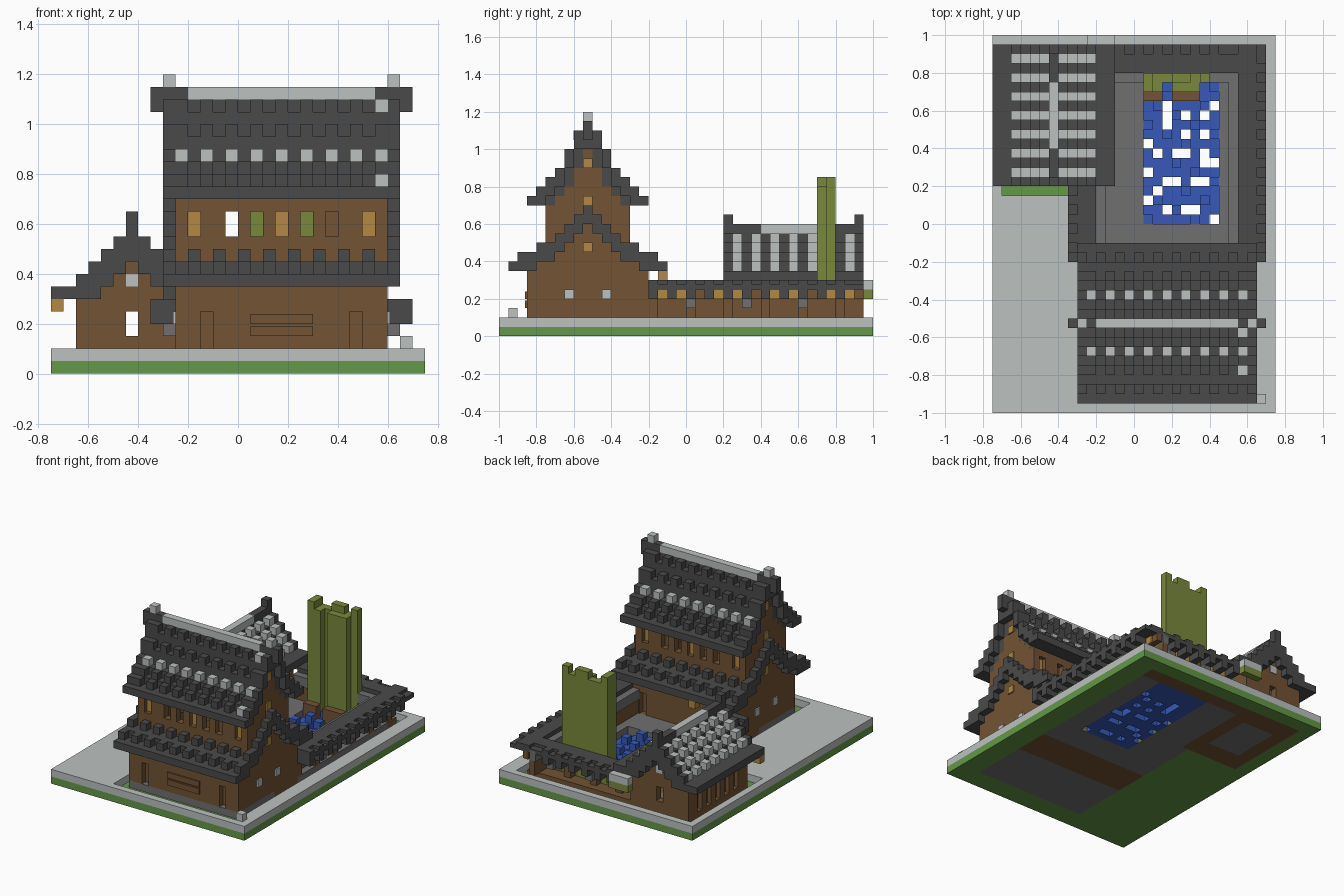
import bpy, bmesh

if "Cube" in bpy.data.objects:
    bpy.data.objects.remove(bpy.data.objects["Cube"])

U = 0.05  # block size


def material(name, *rgb):
    lin = [((c / 255 + 0.055) / 1.055) ** 2.4 for c in rgb] + [1]
    m = bpy.data.materials.new(name)
    m.use_nodes = True
    m.diffuse_color = lin
    m.node_tree.nodes["Principled BSDF"].inputs["Base Color"].default_value = lin
    return m


GRASS = material("grass_green", 100, 152, 70)
LEAF = material("olive_leaf", 121, 137, 60)
DARK = material("dark_tile", 74, 74, 74)
STONE = material("mid_stone", 112, 112, 112)
LIGHT = material("light_stone", 188, 193, 192)
WOOD = material("brown_wood", 114, 83, 52)
LAMP = material("lamp_yellow", 178, 136, 66)
WATER = material("water_blue", 54, 88, 184)

parts = {}


def box(name, mat, x0, x1, y0, y1, z0, z1):
    """Collect one block for a named part."""
    parts.setdefault(name, (mat, []))[1].append(
        (min(x0, x1), max(x0, x1), min(y0, y1), max(y0, y1), z0, z1))


def build_parts():
    for name, (mat, boxes) in parts.items():
        bm = bmesh.new()
        for x0, x1, y0, y1, z0, z1 in boxes:
            vs = bmesh.ops.create_cube(bm, size=1)["verts"]
            for v in vs:
                v.co = (x1 if v.co.x > 0 else x0, y1 if v.co.y > 0 else y0,
                        z1 if v.co.z > 0 else z0)
        me = bpy.data.meshes.new(name)
        bm.to_mesh(me)
        bm.free()
        me.materials.append(mat)
        bpy.context.collection.objects.link(bpy.data.objects.new(name, me))


def wall(name, x0, x1, y0, y1, z0, z1, w0, w1, openings):
    """Wall along x with block-wide openings between heights w0 and w1."""
    box(name, WOOD, x0, x1, y0, y1, z0, w0) if w0 > z0 else None
    box(name, WOOD, x0, x1, y0, y1, w1, z1)
    left = x0
    for o in openings:
        box(name, WOOD, left, o, y0, y1, w0, w1)
        left = o + U
    box(name, WOOD, left, x1, y0, y1, w0, w1)


# Ground: grass frame, stone paving, floors
for b in ((-.75, .75, -1, -.85), (.6, .75, -.85, 1), (-.75, .6, .9, 1),
          (-.75, -.25, -.85, .25), (-.75, -.65, .25, .9)):
    box("grass_base", GRASS, *b, 0, U)
for b in ((-.75, -.3, -1, .15), (-.3, .75, -1, -.95), (.65, .75, -.95, 1),
          (-.75, .65, .95, 1), (-.75, -.7, .15, .95)):
    box("paving", LIGHT, *b, U, .1)
box("corner_post", LIGHT, .65, .7, -.95, -.9, .1, .15)
for b in ((-.25, .6, -.85, -.45), (-.25, .6, -.2, 0), (-.25, .05, 0, .25),
          (-.2, .05, .25, .8), (.45, .6, 0, .8), (-.55, -.3, .4, .75)):
    box("stone_floor", STONE, *b, 0, .1)
for b in ((-.25, .6, -.45, -.2), (-.2, .6, .8, .9), (-.65, -.55, .25, .9),
          (-.3, -.2, .25, .9), (-.55, -.3, .25, .4), (-.55, -.3, .75, .9)):
    box("wood_floor", WOOD, *b, 0, .1)

# Pool with open cells and a few raised ripples
gaps = {(2, 11), (2, 10), (2, 12), (4, 11), (6, 11), (7, 12), (4, 9), (6, 9),
        (0, 8), (1, 7), (3, 7), (4, 7), (6, 7), (7, 6), (6, 6), (0, 5), (2, 4),
        (3, 4), (5, 4), (6, 4), (1, 3), (0, 2), (2, 1), (4, 1), (5, 1), (7, 0)}
for i in range(8):
    for j in range(16):
        if (i, j) not in gaps:
            x, y = .05 + i * U, j * U
            box("pool", WATER, x, x + U, y, y + U, 0, .1 if (i + 2 * j) % 5 == 0 else U)

# Planter and tall bamboo
box("planter", WOOD, .05, .15, .65, .7, U, .15)
box("planter", WOOD, .2, .35, .65, .7, U, .15)
for i, h in enumerate((.85, .8, .8, .85, .85, .8, .85)):
    box("bamboo", LEAF, .05 + i * U, .1 + i * U, .75, .8, U, h)
for i, h in ((0, .85), (1, .8), (3, .8), (4, .8), (5, .8)):
    box("bamboo", LEAF, .05 + i * U, .1 + i * U, .7, .75, U, h)

# ---- Main house: roofs mirrored about the ridge at y = -0.525
X0, X1 = -.25, .6


def both(name, mat, x0, x1, y0, z0, z1):
    for y in {round(y0, 3), round(-1.05 - y0 - U, 3)}:
        box(name, mat, x0, x1, y, y + U, z0, z1)


def main_roof(name, eave, rows, verge):
    """rows hold bottom, top and tooth (colour, shift) for each step."""
    for k, (z0, z1, tooth) in enumerate(rows):
        y = eave + k * U
        both(name, DARK, X0, X1, y, z0, z1)
        if tooth:
            mat, shift = tooth
            for i in range(9 if not shift else 8):
                x = X0 + shift + i * 2 * U
                both(name + ("_light_tiles" if mat == LIGHT else "_tiles"),
                     mat, x, x + U, y, z1, z1 + U)
    for k, top in enumerate(verge):
        low = max(top - .1, verge[0] - U)
        for x in (X0 - U, X1):
            both(name + "_verge", DARK, x, x + U, eave + k * U, low, top)


T, S = (DARK, 0), (DARK, U)
main_roof("lower_roof", -.95,
          ((.35, .4, None), (.35, .4, S), (.35, .45, None), (.4, .45, S)),
          (.4, .45, .45, .5, .5, .55, .6, .65, .7))
upper = ((.7, .75, None), (.7, .75, T), (.7, .8, T), (.75, .85, (LIGHT, 0)),
         (.8, .95, T), (.9, 1.05, T), (1.0, 1.1, None))
main_roof("upper_roof", -.85, upper, (.75, .8, .85, .9, 1.0, 1.1, 1.1))
for z, y in ((1.05, -.6), (.75, -.8)):
    box("odd_light_tile", LIGHT, .549, .601, y - .001, y + U, z, z + .051)
box("main_ridge", LIGHT, -.2, .55, -.55, -.5, 1.1, 1.15)
for x0, x1, c in ((-.35, -.2, -.3), (.55, .7, .6)):
    box("ridge_ends", DARK, x0, x1, -.55, -.5, 1.1, 1.15)
    box("ridge_caps", LIGHT, c, c + U, -.55, -.5, 1.15, 1.2)
for x in (-.35, .65):
    box("ridge_ends", DARK, x, x + U, -.55, -.5, 1.05, 1.1)

# Storey walls with recesses below and through windows above
wall("lower_front_wall", X0, X1, -.85, -.81, .1, .35, .1, .25, (-.15, .45))
wall("lower_back_wall", X0, X1, -.24, -.2, .1, .35, .1, .25, (-.15, .45))
for y0, y1 in ((-.81, -.79), (-.26, -.24)):
    box("lower_backing", WOOD, X0, X1, y0, y1, .1, .35)
windows = (-.2, -.05, .05, .15, .25, .35, .5)
for y in (-.75, -.35):
    wall("upper_wall", X0, X1, y, y + U, .4, .7, .55, .65, windows)
for x in (-.2, .15, .5):
    box("window_lamps", LAMP, x, x + U, -.72, -.33, .55, .65)
box("window_screen", WOOD, .35, .4, -.71, -.34, .55, .65)
for z in (.15, .2):
    box("front_shutter", WOOD, .05, .3, -.86, -.85, z, z + .04)

# Stepped end gables with lamps and small stone blocks
for x in (X0, X1 - U):
    for k in range(6):
        both("lower_gable", WOOD, x, x + U, -.85 + k * U, .1, (.35, .4)[k > 0])
        if k > 1:
            both("upper_gable", WOOD, x, x + U, -.85 + k * U, .4, upper[k][0])
    both("upper_gable", WOOD, x, x + U, -.55, .1, 1.0)
for x0, x1 in ((X0 - .01, X0), (X1, X1 + .01)):
    for z in (.45, .7, .9):
        box("gable_lamps", LAMP, x0, x1, -.55, -.5, z, z + U)
    for y in (-.65, -.45):
        box("gable_blocks", LIGHT, x0, x1, y, y + U, .2, .25)
box("court_lamp", LAMP, .0, .05, -.15, -.1, .3, .35)
box("eave_lamp", LAMP, -.75, -.7, .2, .25, .25, .3)

# ---- Small house: ridge along y at x = -0.425
def pair(name, mat, x0, y0, y1, z0, z1):
    for x in {round(x0, 3), round(-.85 - x0 - U, 3)}:
        box(name, mat, x, x + U, y0, y1, z0, z1)


tops = (.35, .35, .35, .4, .45, .5, .55)
for k, top in enumerate(tops):
    x = -.75 + k * U
    low = max(top - .1, .3)
    pair("small_roof", DARK, x, .25, .9, low, top)
    edge = top + (U if k > 1 else 0)
    for y in (.2, .9):
        pair("small_verge", DARK, x, y, y + U, low, edge)
        if 1 < k:
            wy = .25 if y < .5 else .85
            if k < 6:
                pair("small_gable", WOOD, x, wy, wy + U, .1, low)
    if 1 < k < 6:
        for i in range(7):
            y = .25 + i * 2 * U
            pair("small_light_tiles", LIGHT, x, y, y + U, top, top + U)
for y0, y1, mat, nm in ((.25, .4, DARK, "small_ridge_ends"), (.4, .75, LIGHT, "small_ridge"),
                        (.75, .9, DARK, "small_ridge_ends")):
    box(nm, mat, -.45, -.4, y0, y1, .55, .6)
for y in (.2, .9):
    box("small_finials", DARK, -.45, -.4, y, y + U, .6, .65)
for wy, face in ((.25, .245), (.85, .9)):
    box("small_gable", WOOD, -.45, -.4, wy, wy + U, .1, .15)
    box("small_gable", WOOD, -.45, -.4, wy, wy + U, .25, .45)
    box("small_gable_block", LIGHT, -.45, -.4, face, face + .005, .35, .4)

# Side walls with recessed window slots
for x, back in ((-.65, -.62), (-.2, -.23)):
    d = -.61 if x < -.5 else -.24
    box("small_side_backing", WOOD, back, d, .3, .85, .1, .3)
    box("small_side_wall", WOOD, x, back, .3, .85, .25, .3)
    for i in range(6):
        box("small_side_wall", WOOD, x, back, .3 + i * .1, .35 + i * .1, .1, .25)

# ---- Covered galleries around the court
def gallery(name, along_x, u0, u1, outer, sign):
    def put(part, mat, a, b, v0, v1, z0, z1):
        p, q = outer - sign * v0, outer - sign * v1
        if along_x:
            box(name + part, mat, a, b, p, q, z0, z1)
        else:
            box(name + part, mat, p, q, a, b, z0, z1)
    put("_roof", DARK, u0, u1, 0, .15, .25, .28)
    put("_roof", DARK, u0, u1, .05, .15, .28, .3)
    put("_inner_gutter", STONE, u0, u1, .15, .2, .2, .27)
    put("_wall", WOOD, u0, u1, .15, .19, .1, .2)
    put("_beam", WOOD, u0, u1, .1, .14, .2, .25)
    for i in range(round((u1 - u0) / .1)):
        a = u0 + i * .1
        put("_teeth", DARK, a, a + U, 0, .1, .2, .25)
        put("_teeth", DARK, a, a + U, 0, .05, .28, .3)
        if i % 3 != 2:
            put("_lamps", LAMP, a + U, a + 2 * U, .09, .1, .2, .25)
        if i % 2 == 0:
            put("_posts", WOOD, a, a + U, .1, .15, .1, .2)
        if i % 3 == 2:
            put("_brackets", STONE, a, a + U, .05, .1, .15, .2)


gallery("right_gallery", False, -.2, .95, .7, 1)
gallery("back_gallery", True, -.1, .55, .95, 1)
gallery("left_gallery", False, -.2, .2, -.35, -1)

# Small planter box on the back edge
box("back_planter", LEAF, -.25, -.1, .95, 1, .2, .25)
box("back_planter_top", LIGHT, -.25, -.1, .95, 1, .25, .3)

build_parts()
